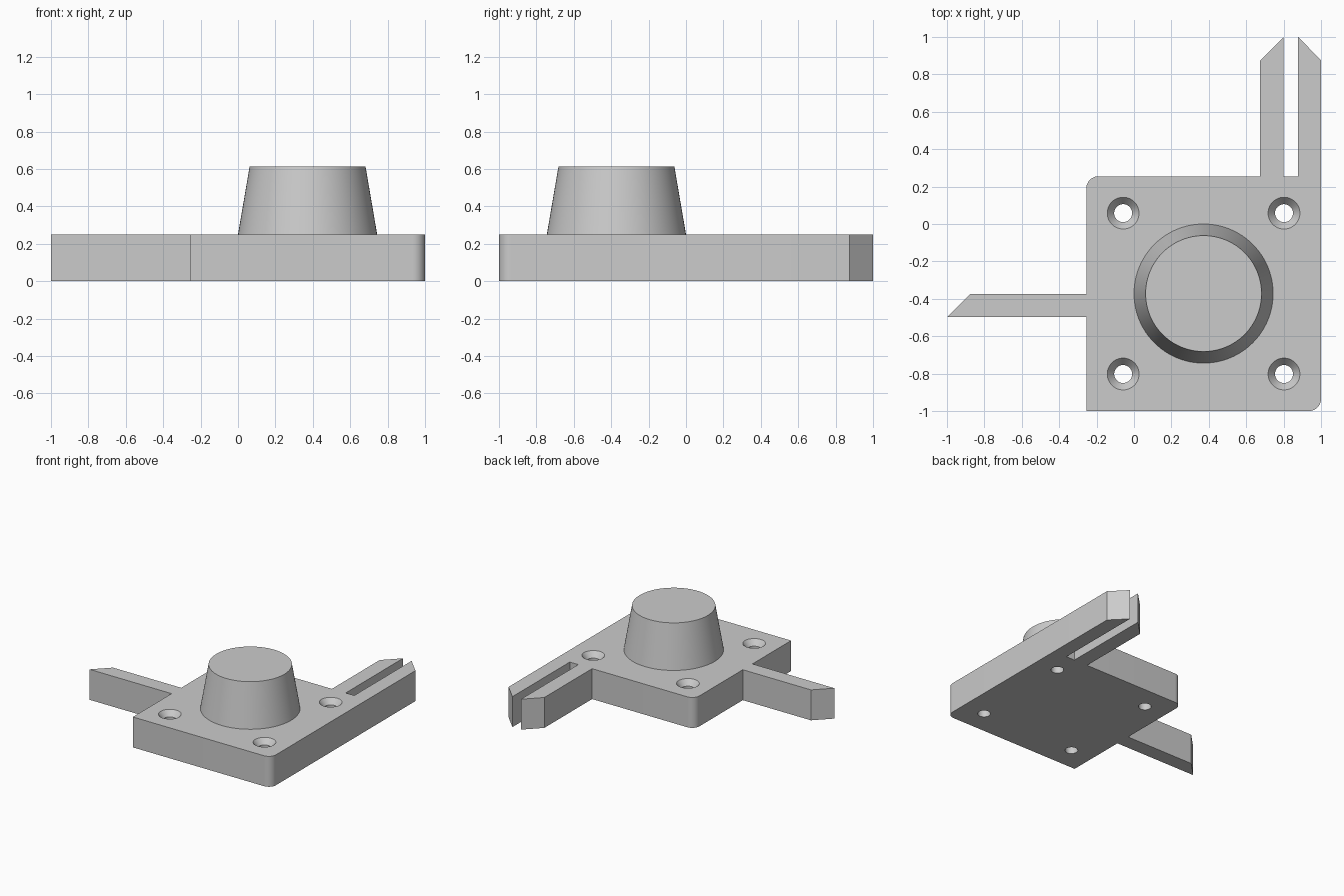
import bpy, bmesh
from math import cos, sin, pi, radians

if "Cube" in bpy.data.objects:
    bpy.data.objects.remove(bpy.data.objects["Cube"], do_unlink=True)

HEIGHT = 0.25
LOW, HIGH = -1.0, 0.255        # plate edges along y (mirrored along x)
CENTRE = (0.372, -0.372)
PITCH = 0.43                   # hole offset from the plate centre
ROUND = 0.065

grey = bpy.data.materials.new("plain_grey")
grey.use_nodes = True
colour = (0.6, 0.6, 0.6, 1)
grey.diffuse_color = colour
grey.node_tree.nodes["Principled BSDF"].inputs["Base Color"].default_value = colour


def finish(name, bm):
    bmesh.ops.recalc_face_normals(bm, faces=bm.faces)
    mesh = bpy.data.meshes.new(name)
    bm.to_mesh(mesh)
    bm.free()
    mesh.materials.append(grey)
    ob = bpy.data.objects.new(name, mesh)
    bpy.context.collection.objects.link(ob)
    return ob


def smooth(ob):
    bpy.ops.object.select_all(action="DESELECT")
    ob.select_set(True)
    bpy.context.view_layer.objects.active = ob
    bpy.ops.object.shade_smooth_by_angle(angle=radians(30))


def revolve(bm, profile, x, y, steps=64):
    """Closed solid from (radius, z) rings, capped at both ends."""
    rings = [[bm.verts.new((x + r * cos(2 * pi * i / steps),
                            y + r * sin(2 * pi * i / steps), z))
              for i in range(steps)] for r, z in profile]
    for a, b in zip(rings, rings[1:]):
        for i in range(steps):
            j = (i + 1) % steps
            bm.faces.new((a[i], a[j], b[j], b[i]))
    bm.faces.new(rings[0])
    bm.faces.new(rings[-1])


def corner(x, y, start, steps=12):
    return [(x + ROUND * cos(start + pi / 2 * i / steps),
             y + ROUND * sin(start + pi / 2 * i / steps)) for i in range(steps + 1)]


# Plate outline with forked rear prongs and a side arm
outline = [(-HIGH, LOW)]
outline += corner(1 - ROUND, LOW + ROUND, -pi / 2)
outline += [(1, 0.875), (0.878, 1), (0.878, HIGH),          # outer prong and slot
            (0.8, HIGH), (0.8, 1), (0.675, 0.875), (0.675, HIGH)]  # inner prong
outline += corner(-HIGH + ROUND, HIGH - ROUND, pi / 2)
outline += [(-HIGH, -0.373), (-0.875, -0.373), (-1, -0.498), (-HIGH, -0.498)]

bm = bmesh.new()
base = bm.faces.new([bm.verts.new((x, y, 0)) for x, y in outline])
top = bmesh.ops.extrude_face_region(bm, geom=[base])
bmesh.ops.translate(bm, vec=(0, 0, HEIGHT),
                    verts=[v for v in top["geom"] if isinstance(v, bmesh.types.BMVert)])
plate = finish("base_plate", bm)

# Four countersunk screw holes
bm = bmesh.new()
sink = 0.045
hole = [(0.048, -0.1), (0.048, HEIGHT - sink), (0.085, HEIGHT), (0.085, HEIGHT + 0.1)]
for sx in (-1, 1):
    for sy in (-1, 1):
        revolve(bm, hole, CENTRE[0] + sx * PITCH, CENTRE[1] + sy * PITCH, 48)
cutter = finish("screw_hole_cutter", bm)
cutter.hide_render = True

cut = plate.modifiers.new("screw_holes", "BOOLEAN")
cut.operation = "DIFFERENCE"
cut.solver = "EXACT"
cut.object = cutter
bpy.ops.object.select_all(action="DESELECT")
plate.select_set(True)
bpy.context.view_layer.objects.active = plate
bpy.ops.object.modifier_apply(modifier=cut.name)
bpy.data.objects.remove(cutter, do_unlink=True)
smooth(plate)

# Tapered boss
bm = bmesh.new()
revolve(bm, [(0.372, HEIGHT), (0.31, 0.612)], *CENTRE, 96)
smooth(finish("tapered_boss", bm))
